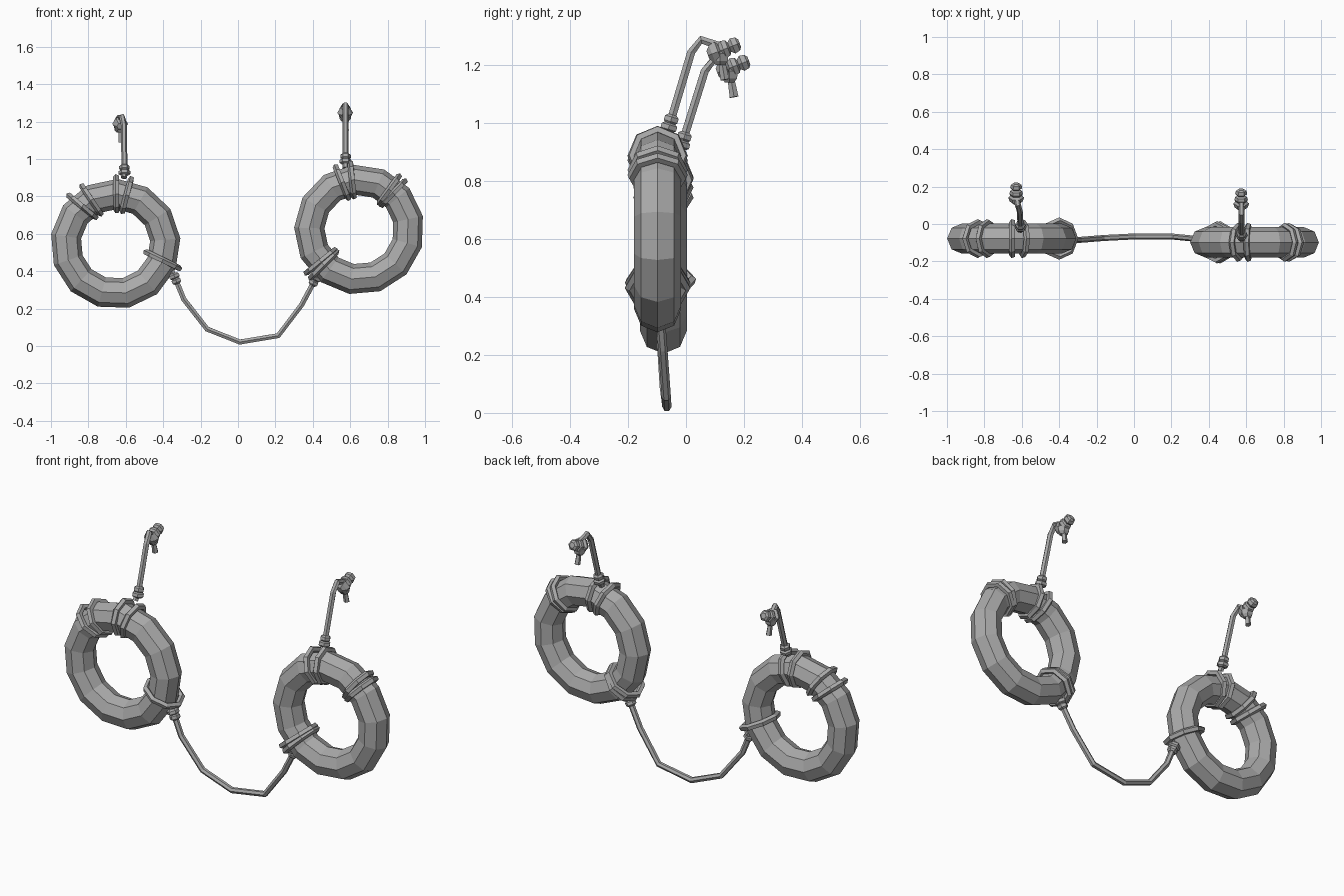
import bpy, bmesh, math
from mathutils import Vector

if "Cube" in bpy.data.objects:
    bpy.data.objects.remove(bpy.data.objects["Cube"], do_unlink=True)

grey = bpy.data.materials.new("plain_grey")
grey.use_nodes = True
grey.diffuse_color = (0.4, 0.4, 0.4, 1)
grey.node_tree.nodes["Principled BSDF"].inputs["Base Color"].default_value = (0.4, 0.4, 0.4, 1)

X, Y, Z = Vector((1, 0, 0)), Vector((0, 1, 0)), Vector((0, 0, 1))
MAJOR, MINOR = 0.267, 0.081


def finish(name, bm):
    bmesh.ops.recalc_face_normals(bm, faces=bm.faces)
    mesh = bpy.data.meshes.new(name)
    bm.to_mesh(mesh)
    bm.free()
    mesh.materials.append(grey)
    obj = bpy.data.objects.new(name, mesh)
    bpy.context.collection.objects.link(obj)
    return obj


def sweep(name, points, radii, ref, sides=6, closed=False):
    """Sweep a polygon along a path; ref is a direction across the path."""
    pts = [Vector(p) for p in points]
    n = len(pts)
    if not isinstance(radii, list):
        radii = [radii] * n
    bm, loops = bmesh.new(), []
    for i, p in enumerate(pts):
        if closed:
            before, after = pts[i - 1], pts[(i + 1) % n]
        else:
            before, after = pts[max(i - 1, 0)], pts[min(i + 1, n - 1)]
        tangent = (after - before).normalized()
        u = (ref - tangent * ref.dot(tangent)).normalized()
        v = tangent.cross(u)
        turns = [math.tau * k / sides for k in range(sides)]
        loops.append([bm.verts.new(p + (u * math.cos(t) + v * math.sin(t)) * radii[i]) for t in turns])
    for i in range(n if closed else n - 1):
        a, b = loops[i], loops[(i + 1) % n]
        for k in range(sides):
            m = (k + 1) % sides
            bm.faces.new((a[k], a[m], b[m], b[k]))
    if not closed:
        bm.faces.new(loops[0])
        bm.faces.new(loops[-1])
    return finish(name, bm)


def polar(centre, degrees, radius):
    a = math.radians(degrees)
    return centre + (X * math.cos(a) + Z * math.sin(a)) * radius


def wrap(name, centre, degrees, offset=0.0, lean=0.0, girth=0.088, thick=0.017):
    """Rope loop around the tyre tube at one angle of the ring."""
    radial = polar(Vector(), degrees, 1)
    along = polar(Vector(), degrees + 90, 1)
    path = []
    for k in range(8):
        t = math.tau * k / 8
        c = math.cos(t)
        path.append(centre + radial * (MAJOR + girth * c) + Y * girth * math.sin(t)
                    + along * (offset * (1 + 0.45 * c) + lean * c))
    sweep(name, path, thick, along, 5, True)


def collar(name, start, direction, ref):
    """Small knot made of two stacked bands."""
    d = direction.normalized()
    steps = (-0.03, -0.022, -0.006, 0.0, 0.006, 0.022, 0.03)
    sweep(name, [start + d * s for s in steps],
          [0.02, 0.032, 0.032, 0.022, 0.028, 0.028, 0.018], ref, 6)


def end_knot(side, c):
    """Bulky knot with a ball and a loose tail."""
    d = Vector((0, 0.9, 0.35)).normalized()
    steps = (-0.045, -0.03, -0.008, 0.0, 0.012, 0.028, 0.034, 0.046, 0.064, 0.072)
    sweep(side + "_end_knot", [c + d * s for s in steps],
          [0.018, 0.036, 0.042, 0.028, 0.036, 0.032, 0.02, 0.032, 0.028, 0.016], X, 6)
    sweep(side + "_knot_band", [c + Z * s for s in (-0.05, -0.036, -0.01, 0.01)],
          [0.018, 0.03, 0.034, 0.02], X, 6)
    sweep(side + "_rope_tail", [c + Vector((0, 0.004, -0.03)), c + Vector((0.004, 0.016, -0.1))],
          [0.012, 0.016], X, 5)


def tyre(side, centre, twist):
    path = [polar(centre, twist + 360 * k / 13, MAJOR) for k in range(13)]
    sweep(side + "_ring", path, MINOR, Y, 8, True)


right_centre = Vector((-0.655, -0.078, 0.545))
left_centre = Vector((0.648, -0.098, 0.622))
tyre("right", right_centre, 5)
tyre("left", left_centre, 12)

# rope loops: side, ring centre, angle, strand offsets, lean
for side, centre, angle, offsets, lean in (
        ("right", right_centre, 125, (-0.03, 0.03), 0.012),
        ("right", right_centre, 83, (-0.028, 0.028), 0.0),
        ("right", right_centre, -19, (0.0,), -0.012),
        ("left", left_centre, 104, (-0.028, 0.028), 0.0),
        ("left", left_centre, 50, (-0.014, 0.014), 0.0),
        ("left", left_centre, 222, (-0.012, 0.012), 0.0)):
    for i, offset in enumerate(offsets):
        wrap(f"{side}_loop_{angle % 360}_{i}", centre, angle, offset, lean,
             0.097 if -30 < angle < 0 or angle > 200 else 0.088)

# hanging ropes
right_rope = [Vector(p) for p in ((-0.61, -0.035, 0.9), (-0.607, -0.01, 0.94), (-0.61, 0.065, 1.18),
                                  (-0.62, 0.1, 1.225), (-0.63, 0.15, 1.19))]
left_rope = [Vector(p) for p in ((0.575, -0.08, 0.95), (0.575, -0.055, 1.0), (0.575, 0.018, 1.245),
                                 (0.575, 0.052, 1.288), (0.575, 0.12, 1.265))]
for side, rope, knot in (("right", right_rope, Vector((-0.63, 0.15, 1.19))),
                         ("left", left_rope, Vector((0.573, 0.118, 1.25)))):
    sweep(side + "_hanging_rope", rope, 0.016, X, 6)
    collar(side + "_hanging_collar", rope[1], rope[2] - rope[1], X)
    end_knot(side, knot)

# rope joining both rings
link = [Vector(p) for p in ((-0.36, -0.085, 0.41), (-0.335, -0.085, 0.36), (-0.29, -0.085, 0.25),
                            (-0.165, -0.075, 0.09), (0.01, -0.066, 0.021), (0.215, -0.068, 0.055),
                            (0.34, -0.08, 0.22), (0.41, -0.09, 0.35), (0.44, -0.095, 0.4))]
sweep("joining_rope", link, 0.016, Y, 6)
collar("right_joining_collar", link[1], link[2] - link[1], Y)
collar("left_joining_collar", link[-2], link[-3] - link[-2], Y)
